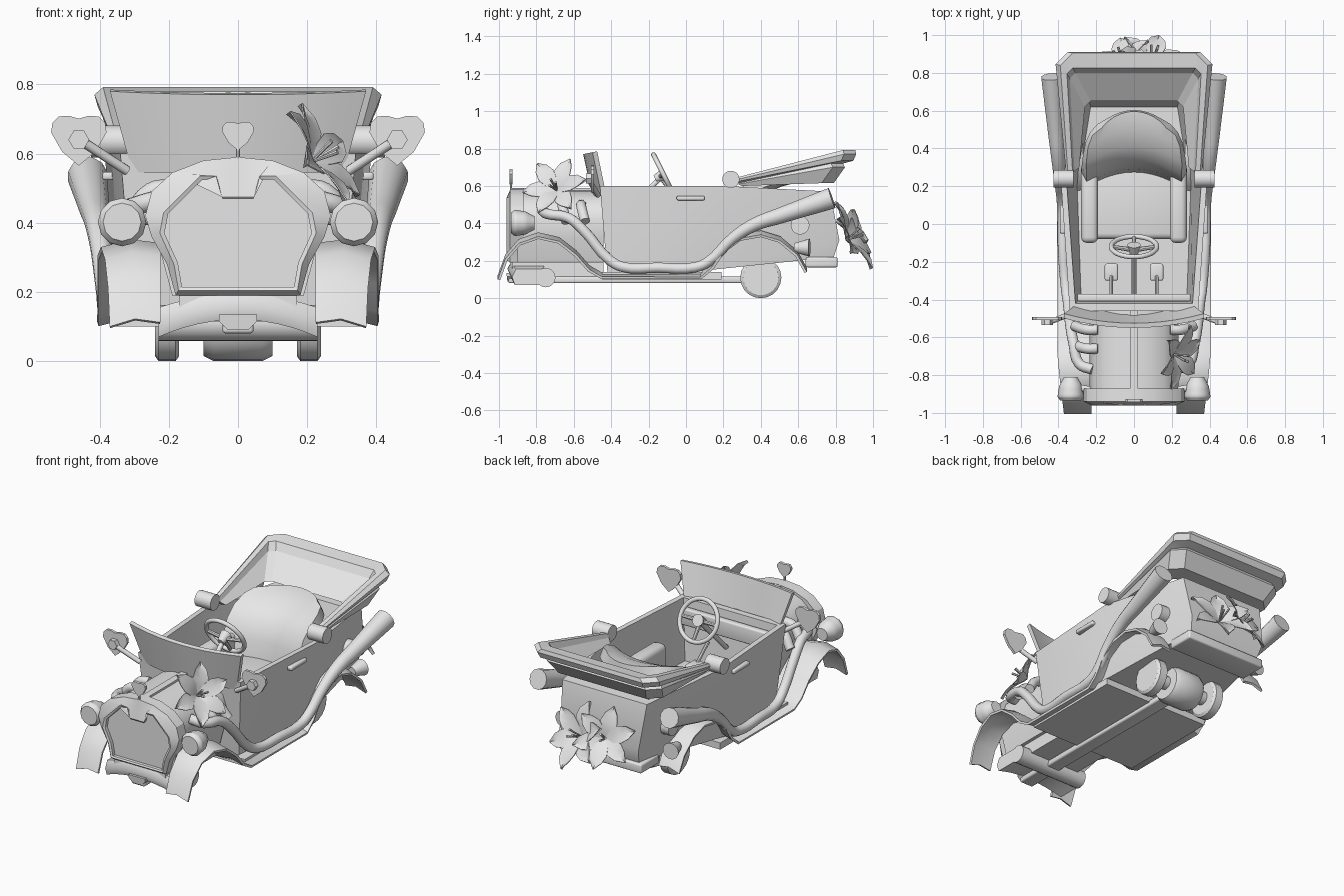
import bpy, bmesh, math
from mathutils import Vector

cube = bpy.data.objects.get("Cube")
if cube:
    bpy.data.objects.remove(cube, do_unlink=True)

GREY = (0.8, 0.8, 0.8, 1)
paint = bpy.data.materials.new("light grey")
paint.use_nodes = True
paint.diffuse_color = GREY
paint.node_tree.nodes["Principled BSDF"].inputs["Base Color"].default_value = GREY
SIDES = ((1, "left"), (-1, "right"))


def finish(obj, thick=0, bevel=0, smooth=35):
    """Link, thicken or round, bake to mesh, shade and paint one part."""
    bpy.context.collection.objects.link(obj)
    bpy.ops.object.select_all(action='DESELECT')
    obj.select_set(True)
    bpy.context.view_layer.objects.active = obj
    if thick:
        mod = obj.modifiers.new("thickness", 'SOLIDIFY')
        mod.thickness, mod.offset = thick, 0
    if bevel:
        mod = obj.modifiers.new("round", 'BEVEL')
        mod.width, mod.segments = bevel, 3
    bpy.ops.object.convert(target='MESH')
    obj = bpy.context.object
    obj.data.materials.clear()
    obj.data.materials.append(paint)
    bpy.ops.object.shade_smooth_by_angle(angle=math.radians(smooth))
    return obj


def from_bmesh(name, bm, **kw):
    bmesh.ops.recalc_face_normals(bm, faces=bm.faces)
    mesh = bpy.data.meshes.new(name)
    bm.to_mesh(mesh)
    bm.free()
    return finish(bpy.data.objects.new(name, mesh), **kw)


def add_rows(bm, rows, closed):
    vs = [[bm.verts.new(p) for p in row] for row in rows]
    n = len(vs[0])
    for a, b in zip(vs, vs[1:]):
        for i in range(n if closed else n - 1):
            j = (i + 1) % n
            bm.faces.new((a[i], a[j], b[j], b[i]))
    return vs


def loft(name, rings, **kw):
    """Closed rings joined in order, with both ends capped."""
    bm = bmesh.new()
    vs = add_rows(bm, rings, True)
    bm.faces.new(vs[0])
    bm.faces.new(vs[-1])
    return from_bmesh(name, bm, **kw)


def sheet(name, rows, thick, **kw):
    bm = bmesh.new()
    add_rows(bm, rows, False)
    return from_bmesh(name, bm, thick=thick, **kw)


def box(name, lo, hi, **kw):
    corners = ((lo[0], lo[1]), (hi[0], lo[1]), (hi[0], hi[1]), (lo[0], hi[1]))
    return loft(name, [[(x, y, z) for x, y in corners] for z in (lo[2], hi[2])], **kw)


def rod(name, p, q, r1, r2=None, sides=20):
    """Straight cylinder or cone between two points."""
    p, q = Vector(p), Vector(q)
    turn = (q - p).to_track_quat('Z', 'Y')
    rings = []
    for c, r in ((p, r1), (q, r1 if r2 is None else r2)):
        rings.append([c + turn @ Vector((r * math.cos(a), r * math.sin(a), 0))
                      for a in (math.tau * i / sides for i in range(sides))])
    return loft(name, rings)


def tube(name, points, cyclic=False):
    """Smooth pipe through (x, y, z, radius) points."""
    curve = bpy.data.curves.new(name, 'CURVE')
    curve.dimensions = '3D'
    curve.bevel_depth, curve.bevel_resolution = 1, 4
    curve.resolution_u, curve.use_fill_caps = 4, True
    spline = curve.splines.new('BEZIER')
    spline.bezier_points.add(len(points) - 1)
    spline.use_cyclic_u = cyclic
    for bp, p in zip(spline.bezier_points, points):
        bp.co, bp.radius = p[:3], p[3]
        bp.handle_left_type = bp.handle_right_type = 'AUTO'
    return finish(bpy.data.objects.new(name, curve), smooth=60)


def mirrored(half):
    """Half outline ending on the centre line, completed to the other side."""
    return half + [(-x, z) for x, z in half[-2::-1]]


# Open body tub: outside up, over the rim, and down to the floor
def plan(front, middle, rear):
    half = [front, middle, rear]
    return half + [(-x, y, z) for x, y, z in reversed(half)]

loft("body", [
    plan((.3, -.42, .14), (.345, .12, .15), (.24, .79, .22)),
    plan((.31, -.43, .24), (.36, .15, .28), (.26, .82, .31)),
    plan((.34, -.46, .6), (.385, .2, .6), (.28, .77, .57)),
    plan((.31, -.42, .6), (.355, .2, .6), (.25, .71, .57)),
    plan((.28, -.39, .24), (.3, .18, .24), (.23, .62, .26))])
box("running_floor", (-.36, -.45, .1), (.36, .19, .14))
box("rear_bumper", (-.27, .64, .165), (.27, .81, .22), bevel=.01)
box("dashboard", (-.3, -.41, .46), (.3, -.37, .56), bevel=.01)

# Engine cover and framed grille
cover = mirrored([(.19, .19), (.225, .32), (.235, .42), (.215, .49), (.16, .54), (.08, .57), (0, .578)])
loft("engine_cover", [[(x, y, z) for x, z in cover] for y in (-.9, -.44)])
box("cover_hinge", (-.02, -.88, .56), (.02, -.46, .588))
outer = mirrored([(.18, .19), (.205, .28), (.25, .36), (.268, .42), (.25, .49), (.19, .545), (.1, .58), (0, .59)])
inner = mirrored([(.172, .205), (.185, .28), (.226, .37), (.215, .43), (.11, .535), (.063, .535), (.047, .475), (0, .475)])
panel = [(x * .94, .36 + (z - .36) * .94) for x, z in inner]
loft("grille", [[(x, y, z) for x, z in line] for line, y in
                ((outer, -.87), (outer, -.94), (inner, -.96), (panel, -.955), (panel, -.935))], smooth=25)

# Front apron, chassis and axles
apron = []
for i in range(-6, 7):
    t = i / 6
    top, low, back = .195 - .04 * t * t, .12 - .05 * t * t, .025 * t * t
    apron.append([(.23 * t, -.94 + back, low), (.23 * t, -.955 + back, (top + low) / 2),
                  (.23 * t, -.935 + back, top), (.23 * t, -.76, top), (.23 * t, -.76, low)])
loft("front_apron", apron, smooth=50)
loft("front_badge_plate", [[(-w, y, z), (w, y, z), (w, y + .03, z), (-w, y + .03, z)]
                           for w, y, z in ((.03, -.955, .09), (.055, -.958, .115), (.055, -.96, .135))])
box("front_chassis", (-.17, -.93, .115), (.17, -.44, .19))
box("drive_shaft", (-.045, -.95, .08), (.045, .33, .115), bevel=.01)
rod("front_roller", (-.23, -.75, .11), (.23, -.75, .11), .052)
rod("rear_axle", (-.2, .4, .11), (.2, .4, .11), .04)
for x, w, name in ((.205, .035, "left_wheel"), (0, .1, "centre_wheel"), (-.205, .035, "right_wheel")):
    loft(name, [[(x + dx, .4 + r * math.cos(a), .11 + r * math.sin(a))
                 for a in (math.tau * i / 20 for i in range(20))]
                for dx, r in ((-w, .095), (-w * .7, .11), (w * .7, .11), (w, .095))])

# Windscreen, curved forward and flaring upward
screen = []
for i in range(-5, 6):
    t = i / 5
    bow = .05 * (1 - t * t)
    screen.append([(.305 * t, -.45 - bow, .545), (.37 * t, -.5 - bow, .78 - .2 * bow),
                   (.37 * t, -.475 - bow, .785 - .2 * bow), (.305 * t, -.425 - bow, .545)])
loft("windscreen", screen)

# Folded roof: one stepped section swept round a U
def u_line(fx, fy, fz, rx, ry, rz, cut=.065):
    half = [(fx, fy, fz), (rx, ry - cut, rz), (rx - cut, ry, rz)]
    return half + [(-x, y, z) for x, y, z in reversed(half)]

roof = [u_line(.29, .3, .605, .26, .65, .63, .03), u_line(.315, .28, .625, .34, .8, .735, .03),
        u_line(.325, .27, .645, .355, .825, .78, .03), u_line(.35, .27, .645, .39, .905, .792),
        u_line(.36, .275, .635, .415, .91, .77), u_line(.355, .28, .625, .405, .895, .735),
        u_line(.345, .28, .615, .375, .84, .72), u_line(.35, .28, .61, .39, .85, .7),
        u_line(.34, .3, .6, .355, .79, .615)]
loft("folded_roof", list(zip(*roof)), smooth=20)

# Seat
box("seat_cushion", (-.22, -.08, .24), (.22, .36, .36), bevel=.03)
back = [(.3, .33, .26), (.32, .45, .265), (.36, .54, .265), (.42, .59, .262), (.5, .625, .25),
        (.56, .64, .225), (.6, .645, .18)]
sheet("seat_back", [[(w * t / 5, y - .08 * (t / 5) ** 2, z) for t in range(-5, 6)]
                    for y, z, w in back], .06, smooth=60)

# Steering wheel, column and pedals
hub = Vector((0, -.12, .66))
slope, ahead = Vector((0, .447, -.894)), Vector((0, -.894, -.447))
rim = [hub + .12 * (Vector((math.cos(a), 0, 0)) + slope * math.sin(a))
       for a in (math.tau * i / 12 for i in range(12))]
tube("steering_rim", [(*p, .013) for p in rim], True)
for i in (0, 3, 6):
    rod(f"steering_spoke_{i}", hub + ahead * .02, rim[i], .013, .01, 8)
rod("steering_hub", hub - ahead * .01, hub + ahead * .05, .035, .02)
rod("steering_column", hub, (0, -.38, .4), .014)


def flower(name, centre, facing, size, spin):
    """Six folded pointed petals with stamens."""
    centre, turn = Vector(centre), Vector(facing).to_track_quat('Z', 'Y')
    bm = bmesh.new()
    for k in range(6):
        a = math.tau * k / 6 + spin
        rows = []
        for t, w in ((.03, .05), (.25, .2), (.5, .27), (.75, .2), (1, .01)):
            lift = .75 * t - .5 * t * t - (k % 2) * .08 * t
            rows.append([centre + turn @ (size * Vector((
                t * math.cos(a) - s * w * math.sin(a),
                t * math.sin(a) + s * w * math.cos(a), lift + abs(s) * .08 * t)))
                for s in (-1, 0, 1)])
        add_rows(bm, rows, False)
    from_bmesh(name, bm, thick=.004)
    for k in range(3):
        a = math.tau * k / 3
        tip = Vector((.12 * math.cos(a), .12 * math.sin(a), .5)) * size
        rod(f"{name}_stamen_{k}", centre, centre + turn @ tip, .004, .007, 6)


flower("engine_flower", (.21, -.69, .575), (.8, -.3, .5), .18, .2)
flower("rear_flower_left", (.09, .855, .31), (.25, .85, .45), .2, .52)
flower("rear_flower_right", (-.06, .85, .34), (-.35, .85, .45), .18, .3)


def heart(name, x, y, z, size):
    half = [(0, -1), (.6, -.5), (1, .2), (.95, .55), (.72, .78), (.35, .8), (0, .7)]
    loft(name, [[(x + size * px, y + d, z + size * pz) for px, pz in mirrored(half)[:-1]]
                for d in (-.008, .008)])


heart("bonnet_heart", 0, -.935, .655, .046)
rod("bonnet_heart_stem", (0, -.935, .57), (0, -.935, .63), .006, sides=8)

# Parts found on both sides
guard = [(-1, .11), (-.96, .22), (-.89, .3), (-.79, .335), (-.68, .31), (-.59, .24), (-.52, .16), (-.45, .12),
         (.08, .12), (.14, .17), (.2, .26), (.29, .325), (.4, .345), (.5, .315), (.59, .24), (.64, .15)]
pipe = [(.22, -.77, .47), (.29, -.74, .45), (.32, -.63, .43), (.335, -.55, .365), (.35, -.41, .205),
        (.36, -.34, .167), (.375, -.15, .163), (.38, .05, .165), (.382, .12, .195), (.395, .25, .32),
        (.405, .37, .395), (.415, .5, .44), (.435, .78, .535)]
for s, side in SIDES:
    rows = []
    for y, z in guard:
        out = .37 + .035 * min(1, (y + 1) / .3)
        wide = .225 if y < -.4 else .27
        rows.append([(s * wide, y, z), (s * (wide + out) / 2, y, z + .01), (s * out, y, z - .012)])
    sheet(f"{side}_mudguard", rows, .014)
    tube(f"{side}_exhaust_pipe", [(s * x, y, z, .028 + .03 * max(0, (y - .2) / .58)) for x, y, z in pipe])
    for k, y in enumerate((-.66, -.56)):
        tube(f"{side}_manifold_{k}", [(s * .19, y, .5, .027), (s * .25, y, .49, .027),
                                      (s * .315, y + .02, .41, .027)])
    tube(f"{side}_headlight", [(s * .335, y, .402, r) for y, r in
                               ((-.935, .055), (-.915, .07), (-.86, .062), (-.81, .036))])
    rod(f"{side}_headlight_arm", (s * .22, -.88, .42), (s * .33, -.86, .4), .018)
    heart(f"{side}_mirror", s * .46, -.5, .645, .08)
    rod(f"{side}_mirror_nut", (s * .46, -.535, .64), (s * .46, -.5, .64), .03, sides=6)
    rod(f"{side}_mirror_arm", (s * .32, -.47, .55), (s * .45, -.52, .635), .014, sides=12)
    rod(f"{side}_roof_pivot", (s * .32, .24, .635), (s * .425, .24, .635), .046)
    rod(f"{side}_side_cap", (s * .26, .61, .39), (s * .345, .61, .39), .05)
    rod(f"{side}_tail_lamp", (s * .35, .58, .27), (s * .36, .66, .27), .025, .048)
    x1, x2 = sorted((s * .35, s * .392))
    box(f"{side}_door_handle", (x1, -.05, .523), (x2, .1, .547), bevel=.008)
    box(f"{side}_pedal", (s * .12 - .035, -.3, .27), (s * .12 + .035, -.21, .32), bevel=.01)
    rod(f"{side}_pedal_stalk", (s * .12, -.25, .29), (s * .12, -.38, .4), .01, sides=8)
    x1, x2 = sorted((s * .19, s * .28))
    box(f"{side}_armrest", (x1, -.1, .24), (x2, .32, .48), bevel=.03)
